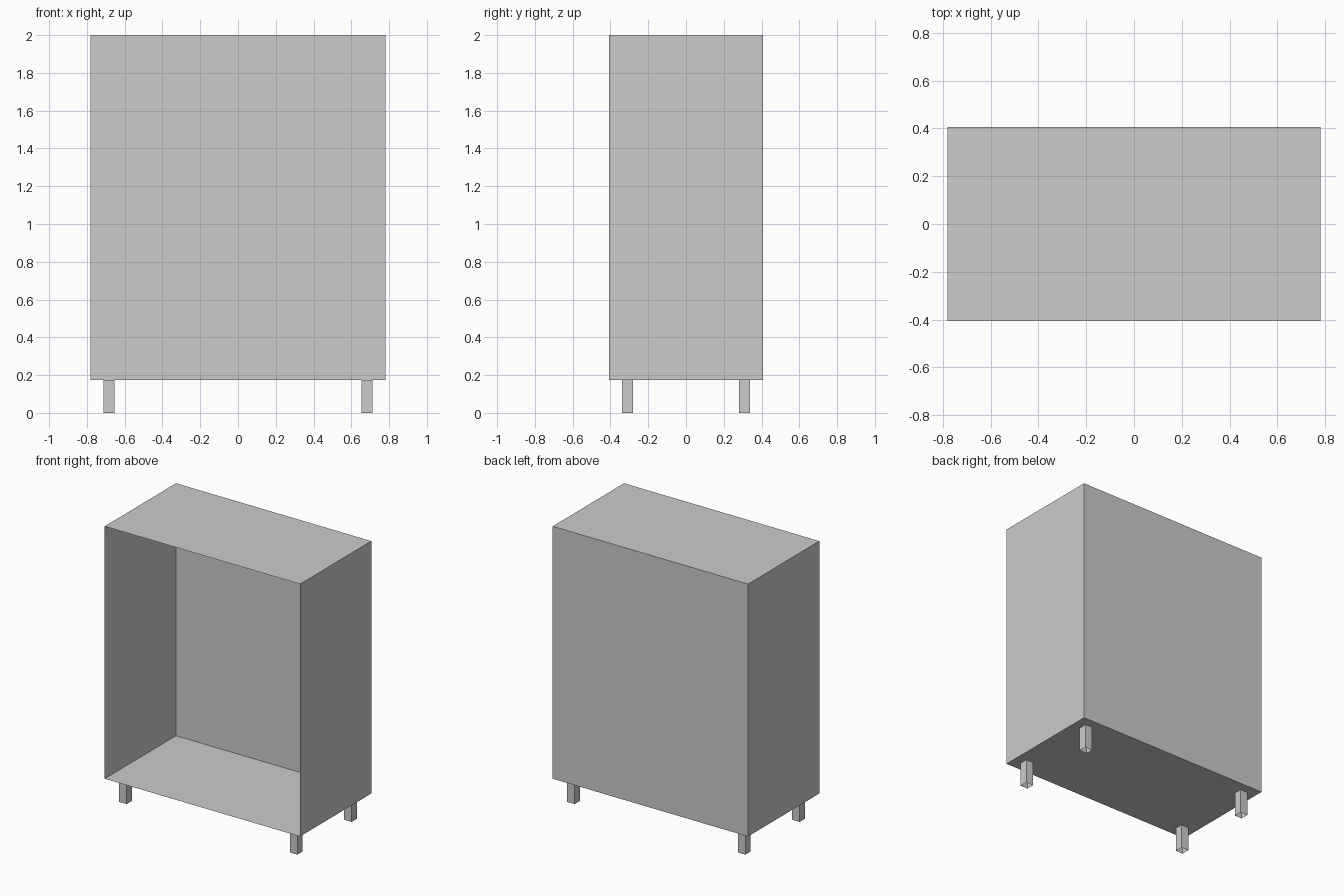
import bpy, bmesh
from mathutils import Matrix, Vector

if "Cube" in bpy.data.objects:
    bpy.data.objects.remove(bpy.data.objects["Cube"])


def open_box(name, center, size, drop):
    """Thin-sheet box with the faces pointing along the 'drop' directions removed."""
    bm = bmesh.new()
    bmesh.ops.create_cube(bm, size=1.0, matrix=Matrix.Diagonal((*size, 1.0)))
    bm.normal_update()
    gone = [f for f in bm.faces if any(f.normal.dot(Vector(d)) > 0.9 for d in drop)]
    bmesh.ops.delete(bm, geom=gone, context='FACES_ONLY')
    mesh = bpy.data.meshes.new(name)
    bm.to_mesh(mesh)
    bm.free()
    obj = bpy.data.objects.new(name, mesh)
    obj.location = center
    bpy.context.collection.objects.link(obj)
    return obj


LEG_H, TOP = 0.175, 2.0

# Cabinet shell, open at the front
open_box("cabinet_shell", (0, 0, (LEG_H + TOP) / 2),
         (1.562, 0.814, TOP - LEG_H), [(0, -1, 0)])

# Four square hollow legs, set in from the corners
for side, sx in (("left", -1), ("right", 1)):
    for end, sy in (("front", -1), ("back", 1)):
        open_box(f"{end}_{side}_leg", (sx * 0.683, sy * 0.31, LEG_H / 2),
                 (0.06, 0.06, LEG_H), [(0, 0, 1), (0, 0, -1)])
